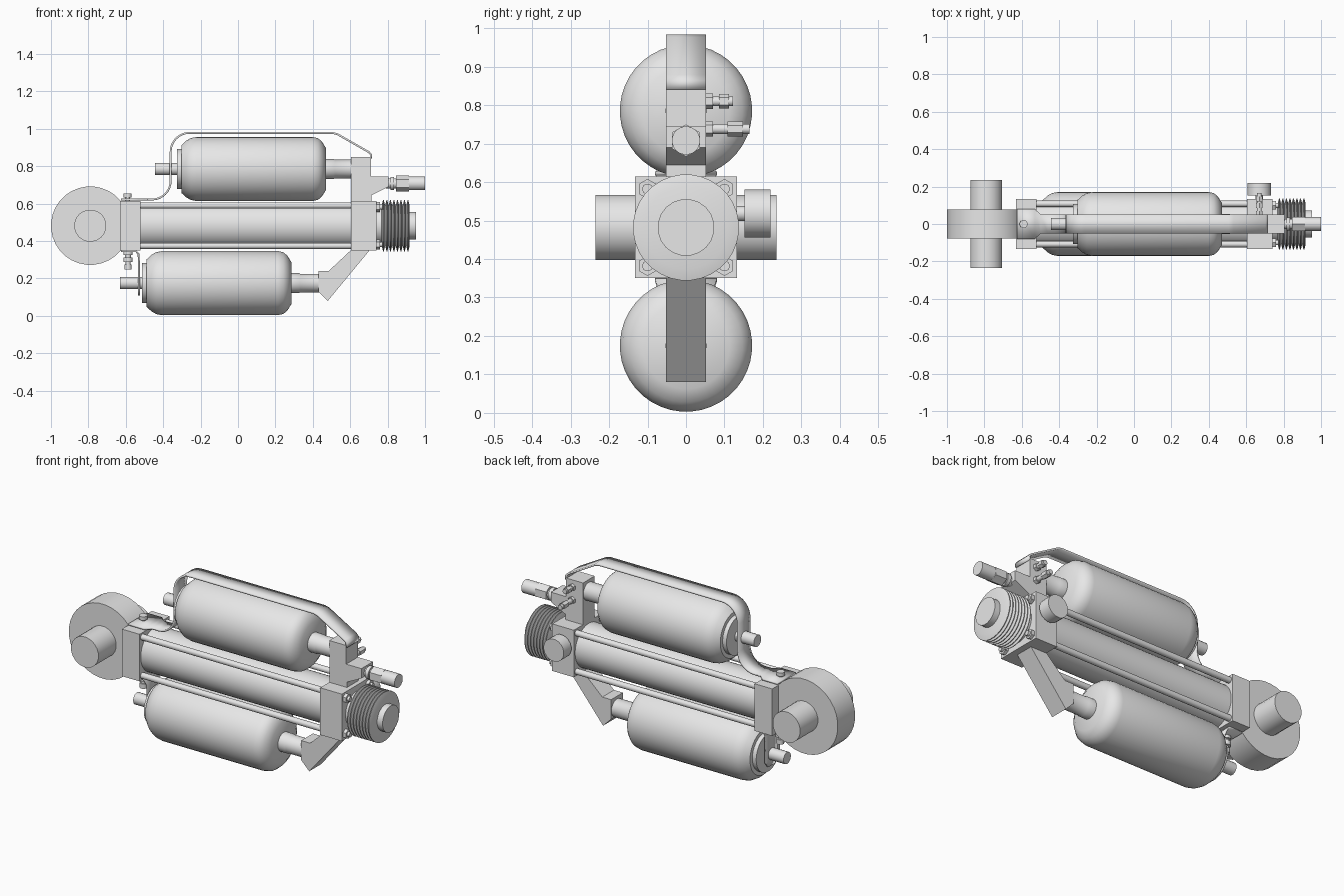
import bpy, bmesh, math
from mathutils import Matrix, Vector

if "Cube" in bpy.data.objects:
    bpy.data.objects.remove(bpy.data.objects["Cube"])

grey = bpy.data.materials.new("plain grey")
grey.use_nodes = True
grey.diffuse_color = (0.8, 0.8, 0.8, 1)
grey.node_tree.nodes["Principled BSDF"].inputs["Base Color"].default_value = (0.8, 0.8, 0.8, 1)

AXIS_Z = 0.482   # height of the main cylinder axis


def finish(bm, name, smooth=True):
    bmesh.ops.recalc_face_normals(bm, faces=bm.faces)
    mesh = bpy.data.meshes.new(name)
    bm.to_mesh(mesh)
    bm.free()
    mesh.materials.append(grey)
    if smooth:
        for p in mesh.polygons:
            p.use_smooth = True
        mesh.set_sharp_from_angle(angle=math.radians(32))
    obj = bpy.data.objects.new(name, mesh)
    bpy.context.collection.objects.link(obj)
    return obj


def lathe(name, profile, centre, axis="X", sides=32, smooth=True):
    """Closed solid of revolution; profile holds (distance along axis, radius)."""
    bm = bmesh.new()
    rings = []
    for d, r in profile:
        ring = []
        for i in range(sides):
            a = 2 * math.pi * (i + 0.5) / sides
            u, v = r * math.cos(a), r * math.sin(a)
            p = {"X": (d, u, v), "Y": (u, d, v), "Z": (u, v, d)}[axis]
            ring.append(bm.verts.new(Vector(p) + Vector(centre)))
        rings.append(ring)
    for a, b in zip(rings, rings[1:]):
        for i in range(sides):
            j = (i + 1) % sides
            bm.faces.new((a[i], a[j], b[j], b[i]))
    bm.faces.new(rings[0])
    bm.faces.new(rings[-1])
    return finish(bm, name, smooth)


def rod(name, start, end, radius, centre, axis="X", sides=24):
    return lathe(name, [(start, radius), (end, radius)], centre, axis, sides)


def box(name, x, y, z, bevel=0):
    bm = bmesh.new()
    size = [b - a for a, b in (x, y, z)]
    mid = [(a + b) / 2 for a, b in (x, y, z)]
    bmesh.ops.create_cube(bm, size=1, matrix=Matrix.Translation(mid) @ Matrix.Diagonal((*size, 1)))
    if bevel:
        bmesh.ops.bevel(bm, geom=bm.edges[:], offset=bevel, segments=1, affect="EDGES")
    return finish(bm, name, False)


def prism(name, outline, half):
    """Side outline in x and z, extruded across y."""
    bm = bmesh.new()
    face = bm.faces.new([bm.verts.new((x, -half, z)) for x, z in outline])
    out = bmesh.ops.extrude_face_region(bm, geom=[face])
    moved = [v for v in out["geom"] if isinstance(v, bmesh.types.BMVert)]
    bmesh.ops.translate(bm, verts=moved, vec=(0, 2 * half, 0))
    return finish(bm, name, False)


def arc(cx, cz, r, start, end, steps=8):
    angles = [math.radians(start + (end - start) * i / steps) for i in range(steps + 1)]
    return [(cx + r * math.cos(a), cz + r * math.sin(a)) for a in angles]


def strap(name, path, thickness):
    """Bent sheet; path holds (x, z, half width)."""
    bm = bmesh.new()
    rows = [(bm.verts.new((x, -w, z)), bm.verts.new((x, w, z))) for x, z, w in path]
    for a, b in zip(rows, rows[1:]):
        bm.faces.new((a[0], a[1], b[1], b[0]))
    obj = finish(bm, name)
    mod = obj.modifiers.new("thickness", "SOLIDIFY")
    mod.thickness = thickness
    mod.offset = 0
    return obj


# Mounting eye and cross pin
rod("mounting_eye", -0.077, 0.077, 0.21, (-0.79, 0, AXIS_Z), "Y", 32)
rod("mounting_pin", -0.235, 0.235, 0.086, (-0.79, 0, AXIS_Z), "Y", 20)

# Main cylinder between two end blocks
box("rear_end_block", (-0.63, -0.52), (-0.133, 0.133), (0.35, 0.615))
box("front_end_block", (0.605, 0.74), (-0.133, 0.133), (0.35, 0.615))
rod("main_barrel", -0.53, 0.62, 0.122, (0, 0, AXIS_Z), sides=40)
for sy in (-1, 1):
    for sz in (-1, 1):
        at = (0, sy * 0.108, AXIS_Z + sz * 0.108)
        rod("tie_rod", -0.53, 0.62, 0.017, at, sides=12)
        nut = (0, sy * 0.1, AXIS_Z + sz * 0.1)
        rod("tie_rod_nut", 0.73, 0.758, 0.026, nut, sides=6)
        rod("tie_rod_tip", 0.75, 0.772, 0.014, nut, sides=12)

# Bellows and rod end
rod("bellows_neck", 0.73, 0.78, 0.1, (0, 0, AXIS_Z), sides=32)
pleats = 8
pitch = 0.15 / pleats
profile = [(0.768, 0.108)]
for i in range(pleats):
    x = 0.768 + i * pitch
    profile += [(x + pitch * 0.4, 0.138), (x + pitch * 0.6, 0.138), (x + pitch, 0.108)]
lathe("bellows", profile, (0, 0, AXIS_Z))
rod("piston_rod_end", 0.9, 0.952, 0.074, (0, 0, AXIS_Z), sides=20)

# Two accumulators with a stub and a neck each
bottle = [(-0.40, 0.107), (-0.376, 0.107), (-0.376, 0.128), (-0.35, 0.152), (-0.325, 0.166),
          (-0.295, 0.172), (0.325, 0.172), (0.355, 0.165), (0.376, 0.147), (0.397, 0.113)]
for label, x, z in (("upper", 0.073, 0.785), ("lower", -0.112, 0.175)):
    at = (x, 0, z)
    lathe(label + "_accumulator", bottle, at, sides=40)
    rod(label + "_gas_valve", -0.518, -0.39, 0.033, at, sides=16)
    lathe(label + "_neck", [(0.38, 0.053), (0.44, 0.053), (0.445, 0.05), (0.56, 0.05)], at)

# Upper manifold, lower elbow arm
prism("upper_manifold", [(0.605, 0.61), (0.605, 0.85), (0.71, 0.85), (0.71, 0.745), (0.805, 0.745),
                         (0.805, 0.69), (0.715, 0.645), (0.715, 0.61)], 0.052)
prism("lower_elbow", [(0.705, 0.352), (0.48, 0.08), (0.43, 0.13), (0.43, 0.24),
                      (0.485, 0.24), (0.605, 0.352)], 0.052)

# Pressure sensor
sensor = (0, 0, 0.708)
rod("sensor_neck", 0.79, 0.85, 0.028, sensor, sides=16)
rod("sensor_collar", 0.815, 0.835, 0.036, sensor, sides=16)
rod("sensor_hex", 0.845, 0.915, 0.042, sensor, sides=6)
rod("sensor_body", 0.91, 1.0, 0.037, sensor, sides=20)

# Hose fittings on the back of the manifold
for z, length in ((0.81, 0.072), (0.738, 0.115)):
    at = (0.67, 0.05, z)
    rod("fitting_stem", -0.01, length, 0.013, at, "Y", 12)
    rod("fitting_hex", 0.002, 0.02, 0.02, at, "Y", 6)
    rod("fitting_nut", length * 0.5, length * 0.85, 0.019, at, "Y", 6)

# Capped port on the back of the front block
rod("port_stem", 0.12, 0.17, 0.02, (0.67, 0, 0.518), "Y", 16)
rod("port_cap", 0.152, 0.22, 0.063, (0.67, 0, 0.518), "Y", 20)

# Upper strap, wider where it is bolted down
path = [(0.712, 0.84), (0.712, 0.862), (0.70, 0.875), (0.53, 0.972), (0.505, 0.978)]
path += arc(-0.26, 0.878, 0.1, 90, 180) + arc(-0.46, 0.722, 0.1, 0, -90)
path = [(x, z, 0.052) for x, z in path]
path += [(-0.5, 0.622, 0.052), (-0.53, 0.622, 0.08), (-0.625, 0.622, 0.08)]
strap("upper_strap", path, 0.01)

# Lower strap, bolted under the rear block and dropping to the gas valve
strap("lower_strap", [(-0.625, 0.345, 0.08), (-0.545, 0.345, 0.08), (-0.532, 0.33, 0.075),
                      (-0.53, 0.29, 0.052), (-0.53, 0.14, 0.052), (-0.53, 0.11, 0.03)], 0.01)

# Bolt on top and stepped bleed fitting underneath
lathe("top_bolt", [(0.61, 0.014), (0.633, 0.014), (0.633, 0.022), (0.653, 0.022)], (-0.59, 0, 0), "Z", 12)
lathe("bleed_fitting", [(0.248, 0.02), (0.275, 0.02), (0.275, 0.013), (0.288, 0.013), (0.288, 0.026),
                        (0.312, 0.026), (0.312, 0.016), (0.325, 0.016), (0.325, 0.026), (0.35, 0.026)],
      (-0.588, 0, 0), "Z", 12)
